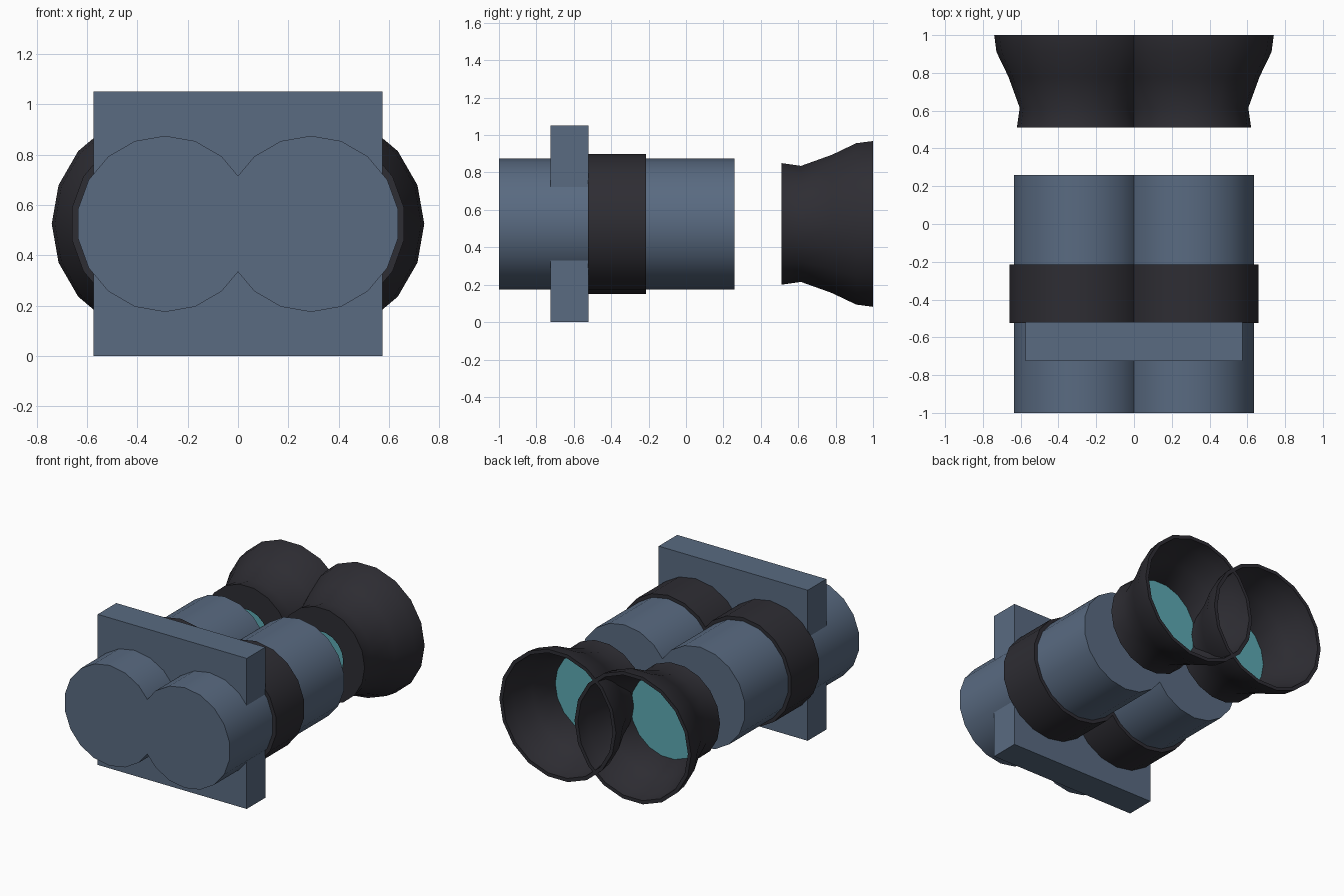
import bpy
import bmesh
from math import cos, sin, pi, radians

if "Cube" in bpy.data.objects:
    bpy.data.objects.remove(bpy.data.objects["Cube"], do_unlink=True)

SIDES = 18
AXIS_X, AXIS_Z = 0.29, 0.525


def material(name, rgb):
    mat = bpy.data.materials.new(name)
    mat.use_nodes = True
    colour = (*rgb, 1.0)
    mat.diffuse_color = colour
    mat.node_tree.nodes["Principled BSDF"].inputs["Base Color"].default_value = colour
    return mat


steel_blue = material("steel_blue", (0.10, 0.145, 0.22))
dark_rubber = material("dark_rubber", (0.027, 0.026, 0.033))
teal_glass = material("teal_glass", (0.11, 0.40, 0.45))


def finish(name, bm, mat, smooth=True):
    bmesh.ops.recalc_face_normals(bm, faces=bm.faces)
    mesh = bpy.data.meshes.new(name)
    bm.to_mesh(mesh)
    bm.free()
    mesh.materials.append(mat)
    obj = bpy.data.objects.new(name, mesh)
    bpy.context.collection.objects.link(obj)
    if smooth:
        bpy.ops.object.select_all(action="DESELECT")
        obj.select_set(True)
        bpy.context.view_layer.objects.active = obj
        bpy.ops.object.shade_smooth_by_angle(angle=radians(35))
    return obj


def lathe(name, profile, x, phase, mat, hollow=False):
    """Turn (y, radius) points around an axis that runs front to back."""
    bm = bmesh.new()
    rings = []
    for y, r in profile:
        angles = [phase + 2 * pi * i / SIDES for i in range(SIDES)]
        rings.append([bm.verts.new((x + r * cos(a), y, AXIS_Z + r * sin(a))) for a in angles])
    pairs = list(zip(rings, rings[1:]))
    if hollow:
        pairs.append((rings[-1], rings[0]))
    else:
        bm.faces.new(rings[0])
        bm.faces.new(rings[-1])
    for a, b in pairs:
        for i in range(SIDES):
            j = (i + 1) % SIDES
            bm.faces.new((a[i], a[j], b[j], b[i]))
    return finish(name, bm, mat)


# Flared eye cup: outer wall, rear rim, inner wall, front flange
cup_outer = [(0.51, 0.33), (0.615, 0.315), (0.78, 0.375), (0.91, 0.438), (1.0, 0.45)]
cup_inner = [(y, r - 0.025) for y, r in reversed(cup_outer[1:])]
cup_flange = [(0.53, 0.30), (0.53, 0.165), (0.51, 0.165)]

for side, x in (("left", AXIS_X), ("right", -AXIS_X)):
    # Barrel and grip band have a corner at the top, the cup has one at the side
    lathe(side + "_barrel", [(-1.0, 0.35), (0.26, 0.35)], x, pi / 2, steel_blue)
    lathe(side + "_grip_band", [(-0.525, 0.375), (-0.215, 0.375)], x, pi / 2, dark_rubber)
    lathe(side + "_eye_cup", cup_outer + cup_inner + cup_flange, x, 0, dark_rubber, hollow=True)
    lathe(side + "_lens", [(0.604, 0.30), (0.612, 0.30)], x, 0, teal_glass)

# Upright mounting plate
bm = bmesh.new()
bmesh.ops.create_cube(bm, size=1)
bmesh.ops.scale(bm, vec=(1.15, 0.205, 1.05), verts=bm.verts)
bmesh.ops.translate(bm, vec=(0, -0.6225, AXIS_Z), verts=bm.verts)
finish("mounting_plate", bm, steel_blue, smooth=False)
